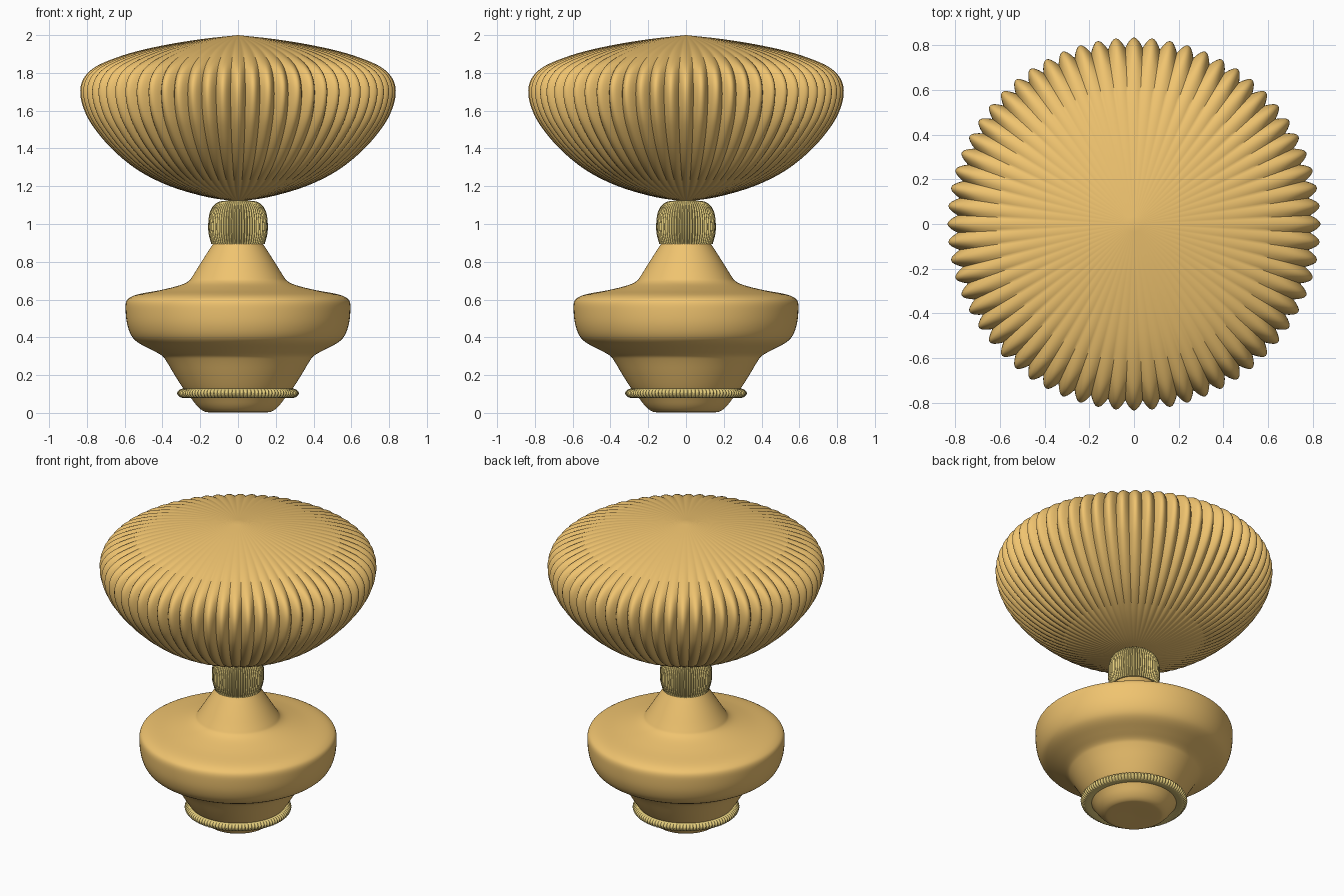
import bpy, bmesh, math
from mathutils import Vector

if "Cube" in bpy.data.objects:
    bpy.data.objects.remove(bpy.data.objects["Cube"])


def material(name, rgb):
    m = bpy.data.materials.new(name)
    m.diffuse_color = (*rgb, 1)
    m.use_nodes = True
    m.node_tree.nodes["Principled BSDF"].inputs["Base Color"].default_value = m.diffuse_color
    return m


def spline(pts, sub):
    """Smooth curve through (radius, z, rib depth) points."""
    p = [Vector(q) for q in pts]
    out = []
    for i in range(len(p) - 1):
        a, b, c, d = p[max(i - 1, 0)], p[i], p[i + 1], p[min(i + 2, len(p) - 1)]
        for k in range(sub):
            t = k / sub
            out.append(0.5 * (2 * b + (c - a) * t + (2 * a - 5 * b + 4 * c - d) * t * t
                              + (3 * b - a - 3 * c + d) * t ** 3))
    return out + [p[-1]]


def lathe(name, pts, mat, ribs=0, steps=96, sub=4, angle=40):
    """Turn a profile round z; rounded ribs with creased valleys if ribs > 0."""
    bm = bmesh.new()
    rings = []
    for r, z, depth in spline(pts, sub):
        if r < 1e-5:
            rings.append([bm.verts.new((0, 0, z))] * steps)
            continue
        ring = []
        for i in range(steps):
            a = 2 * math.pi * i / steps
            rr = r - depth * (1 - abs(math.cos(ribs * a / 2)))
            ring.append(bm.verts.new((rr * math.cos(a), rr * math.sin(a), z)))
        rings.append(ring)
    for lo, hi in zip(rings, rings[1:]):
        for i in range(steps):
            j = (i + 1) % steps
            quad = list(dict.fromkeys((lo[i], lo[j], hi[j], hi[i])))
            bm.faces.new(quad)
    bmesh.ops.recalc_face_normals(bm, faces=bm.faces)
    me = bpy.data.meshes.new(name)
    bm.to_mesh(me)
    bm.free()
    ob = bpy.data.objects.new(name, me)
    bpy.context.collection.objects.link(ob)
    me.materials.append(mat)
    bpy.ops.object.select_all(action='DESELECT')
    ob.select_set(True)
    bpy.context.view_layer.objects.active = ob
    bpy.ops.object.shade_smooth_by_angle(angle=math.radians(angle))
    return ob


amber = material("amber", (0.87, 0.55, 0.16))
brass = material("brass", (0.76, 0.60, 0.20))

# Turned base, from flat foot up to the neck
base = [(0, 0.005), (0.14, 0.003), (0.18, 0.008), (0.215, 0.035), (0.25, 0.08),
        (0.29, 0.13), (0.335, 0.20), (0.38, 0.275), (0.405, 0.305), (0.46, 0.335),
        (0.53, 0.373), (0.565, 0.41), (0.587, 0.47), (0.595, 0.54), (0.592, 0.588),
        (0.57, 0.612), (0.52, 0.63), (0.41, 0.65), (0.31, 0.675), (0.262, 0.697),
        (0.24, 0.725), (0.19, 0.805), (0.135, 0.89), (0.11, 0.92), (0, 0.93)]
lathe("base", [(r, z, 0) for r, z in base], amber)

# Beaded ring round the foot
ring = [(0.25, 0.088, 0), (0.295, 0.08, 0.004), (0.315, 0.09, 0.009), (0.322, 0.104, 0.01),
        (0.315, 0.118, 0.009), (0.295, 0.128, 0.004), (0.265, 0.128, 0)]
lathe("foot_ring", ring, brass, ribs=96, steps=96 * 6)

# Ribbed collar between base and shade
collar = [(0, 0.893, 0), (0.13, 0.893, 0.004), (0.142, 0.90, 0.007), (0.155, 0.945, 0.008),
          (0.158, 0.99, 0.008), (0.154, 1.04, 0.008), (0.142, 1.08, 0.007),
          (0.115, 1.11, 0.005), (0.08, 1.122, 0.002), (0, 1.125, 0)]
lathe("collar", collar, brass, ribs=64, steps=64 * 6)

# Pleated shade, pleats deepest at the rim
shade = [(0, 1.12, 0), (0.16, 1.142, 0.004), (0.36, 1.20, 0.010), (0.53, 1.285, 0.016),
         (0.67, 1.40, 0.022), (0.77, 1.52, 0.030), (0.817, 1.61, 0.038),
         (0.835, 1.69, 0.045), (0.825, 1.755, 0.046), (0.785, 1.81, 0.042),
         (0.71, 1.855, 0.030), (0.57, 1.905, 0.018), (0.40, 1.945, 0.009),
         (0.20, 1.978, 0.003), (0, 2.0, 0)]
lathe("shade", shade, amber, ribs=64, steps=64 * 8)
